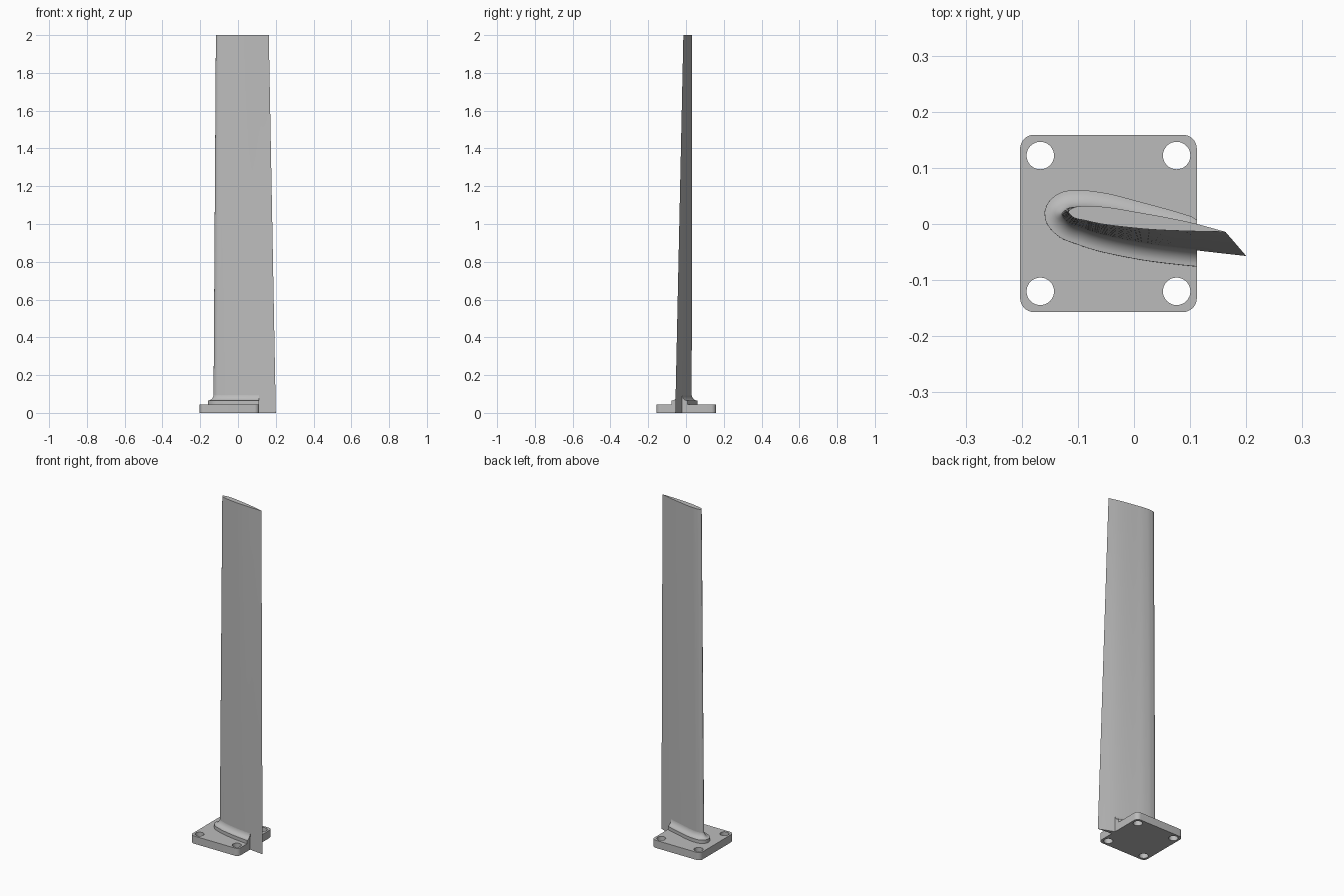
import bpy
import math
from mathutils import Vector

cube = bpy.data.objects.get("Cube")
if cube:
    bpy.data.objects.remove(cube, do_unlink=True)

HEIGHT = 2.0
PLATE_TOP = 0.045
CUT_X = 0.112          # rear face shared by plate and fillet
STEPS = 6              # curve subdivisions per control span

metal = bpy.data.materials.new("grey_metal")
metal.use_nodes = True
metal.diffuse_color = (0.5, 0.5, 0.5, 1)
metal.node_tree.nodes["Principled BSDF"].inputs["Base Color"].default_value = (0.5, 0.5, 0.5, 1)

# Airfoil control points: trailing edge, over the upper side, round the nose, back underneath
ROOT = [(0.2, -0.057), (CUT_X, -0.022), (0, 0.011), (-0.06, 0.026), (-0.1, 0.03),
        (-0.122, 0.027), (-0.13, 0.018), (-0.121, 0.005), (-0.09, -0.009),
        (0, -0.032), (CUT_X, -0.047), (0.2, -0.057)]
TIP = [(0.163, -0.014), (CUT_X, 0), (0, 0.022), (-0.05, 0.03), (-0.085, 0.032),
       (-0.11, 0.028), (-0.117, 0.022), (-0.111, 0.014), (-0.085, 0.006),
       (0, -0.007), (CUT_X, -0.013), (0.163, -0.014)]


def section(z):
    """Smooth airfoil outline at height z."""
    ctrl = [Vector(a).lerp(Vector(b), z / HEIGHT) for a, b in zip(ROOT, TIP)]
    ctrl = [2 * ctrl[0] - ctrl[1]] + ctrl + [2 * ctrl[-1] - ctrl[-2]]
    pts = []
    for p0, p1, p2, p3 in zip(ctrl, ctrl[1:], ctrl[2:], ctrl[3:]):
        # tangents scaled to the span, so uneven spacing does not overshoot
        d0, d1, d2 = (p1 - p0).length, (p2 - p1).length, (p3 - p2).length
        m1 = d1 * ((p1 - p0) / d0 * d1 + (p2 - p1) / d1 * d0) / (d0 + d1)
        m2 = d1 * ((p2 - p1) / d1 * d2 + (p3 - p2) / d2 * d1) / (d1 + d2)
        for i in range(STEPS):
            t = i / STEPS
            s, u = t * t * (3 - 2 * t), 1 - t
            pts.append(p1 * (1 - s) + p2 * s + m1 * t * u * u - m2 * t * t * u)
    return pts + [ctrl[-2]]


def add_mesh(name, verts, faces, angle=35):
    mesh = bpy.data.meshes.new(name)
    mesh.from_pydata(verts, [], faces)
    mesh.update()
    obj = bpy.data.objects.new(name, mesh)
    bpy.context.collection.objects.link(obj)
    finish(obj, angle)
    return obj


def finish(obj, angle):
    obj.data.materials.clear()
    obj.data.materials.append(metal)
    bpy.ops.object.select_all(action="DESELECT")
    obj.select_set(True)
    bpy.context.view_layer.objects.active = obj
    bpy.ops.object.mode_set(mode="EDIT")
    bpy.ops.mesh.select_all(action="SELECT")
    bpy.ops.mesh.normals_make_consistent(inside=False)
    bpy.ops.object.mode_set(mode="OBJECT")
    bpy.ops.object.shade_smooth_by_angle(angle=math.radians(angle))


# Twisted, tapering blade lofted from root to tip
levels = 11
verts, faces = [], []
for k in range(levels):
    z = HEIGHT * k / (levels - 1)
    verts += [(p.x, p.y, z) for p in section(z)[:-1]]
n = len(verts) // levels
for k in range(levels - 1):
    for i in range(n):
        j = (i + 1) % n
        faces.append((k * n + i, k * n + j, (k + 1) * n + j, (k + 1) * n + i))
faces += [list(range(n))[::-1], list(range((levels - 1) * n, levels * n))]
add_mesh("blade", verts, faces)

# Concave collar round the blade root, cut flat at the rear
ARC = 8
profile = [(0.03, 0.04), (0.03, 0.065)]
for i in range(1, ARC + 1):
    a = math.pi / 2 * i / ARC
    profile.append((0.03 - 0.0305 * math.sin(a), 0.1 - 0.035 * math.cos(a)))
verts, faces = [], []
for offset, z in profile:
    pts = section(z)
    ring = []
    last = len(pts) - 1 - STEPS
    for i in range(STEPS, last + 1):
        tangent = (pts[i + 1] - pts[i - 1]).normalized()
        p = pts[i] + Vector((tangent.y, -tangent.x)) * offset
        x = CUT_X if i in (STEPS, last) else min(p.x, CUT_X)
        ring.append((x, p.y, z))
    verts += ring
m = len(ring)
for k in range(len(profile) - 1):
    for i in range(m - 1):
        faces.append((k * m + i, k * m + i + 1, (k + 1) * m + i + 1, (k + 1) * m + i))
upper = [k * m for k in range(len(profile))]
faces.append(upper + [k + m - 1 for k in reversed(upper)])
add_mesh("root_collar", verts, faces)

# Mounting plate: rounded rectangle with four bolt holes
X0, X1, Y0, Y1, R = -0.203, CUT_X, -0.157, 0.159, 0.025


def arc(cx, cy, r, start, sweep, count):
    return [(cx + r * math.cos(start + sweep * i / count),
             cy + r * math.sin(start + sweep * i / count)) for i in range(count + 1)]


corners = [(X1 - R, Y1 - R), (X0 + R, Y1 - R), (X0 + R, Y0 + R), (X1 - R, Y0 + R)]
outline = []
for q, (cx, cy) in enumerate(corners):
    outline += arc(cx, cy, R, q * math.pi / 2, math.pi / 2, 8)
loops = [outline]
for hx in (-0.167, 0.076):
    for hy in (-0.12, 0.122):
        loops.append(arc(hx, hy, 0.0245, 0, 2 * math.pi, 32)[:-1])

curve = bpy.data.curves.new("mounting_plate", "CURVE")
curve.dimensions = "2D"
curve.fill_mode = "BOTH"
curve.extrude = PLATE_TOP / 2
for loop in loops:
    spline = curve.splines.new("POLY")
    spline.points.add(len(loop) - 1)
    for point, (x, y) in zip(spline.points, loop):
        point.co = (x, y, 0, 1)
    spline.use_cyclic_u = True
plate = bpy.data.objects.new("mounting_plate", curve)
plate.location.z = PLATE_TOP / 2
bpy.context.collection.objects.link(plate)
bpy.ops.object.select_all(action="DESELECT")
plate.select_set(True)
bpy.context.view_layer.objects.active = plate
bpy.ops.object.convert(target="MESH")
plate = bpy.context.view_layer.objects.active
# Weld the caps to the walls
bpy.ops.object.mode_set(mode="EDIT")
bpy.ops.mesh.select_all(action="SELECT")
bpy.ops.mesh.remove_doubles(threshold=0.0001)
bpy.ops.object.mode_set(mode="OBJECT")
finish(plate, 35)
